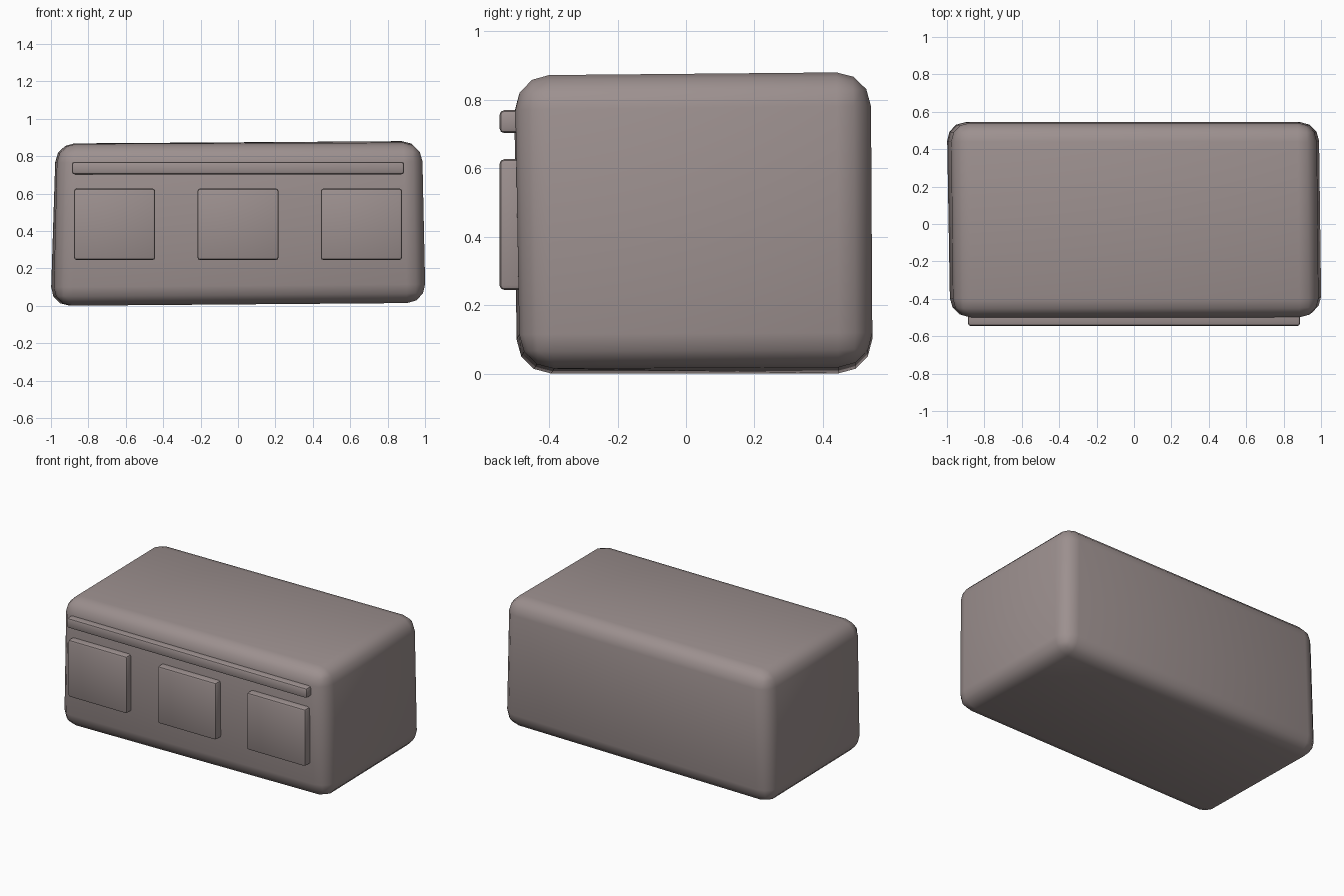
import bpy, bmesh
from mathutils import Vector

if "Cube" in bpy.data.objects:
    bpy.data.objects.remove(bpy.data.objects["Cube"])

mauve = bpy.data.materials.new("mauve_grey")
mauve.diffuse_color = (0.335, 0.28, 0.275, 1)
mauve.use_nodes = True
mauve.node_tree.nodes["Principled BSDF"].inputs["Base Color"].default_value = mauve.diffuse_color


def soft_box(name, corners, width, segments, angle=None):
    """Rounded box from eight corners, ordered by x, then y, then z."""
    bm = bmesh.new()
    bmesh.ops.create_cube(bm, size=2)
    for v in bm.verts:
        i = (v.co.x > 0) * 4 + (v.co.y > 0) * 2 + (v.co.z > 0)
        v.co = Vector(corners[i])
    bmesh.ops.bevel(bm, geom=bm.edges[:], offset=width, offset_type='OFFSET',
                    segments=segments, profile=0.5, affect='EDGES')
    bmesh.ops.recalc_face_normals(bm, faces=bm.faces[:])
    for f in bm.faces:
        f.smooth = True
    me = bpy.data.meshes.new(name)
    bm.to_mesh(me)
    bm.free()
    me.materials.append(mauve)
    ob = bpy.data.objects.new(name, me)
    bpy.context.collection.objects.link(ob)
    if angle:
        bpy.context.view_layer.objects.active = ob
        ob.select_set(True)
        bpy.ops.object.shade_smooth_by_angle(angle=angle)
        ob.select_set(False)
    return ob


def straight_box(name, x, y, z, width):
    corners = [(a, b, c) for a in x for b in y for c in z]
    return soft_box(name, corners, width, 2, 0.6)


# Main body: slightly uneven rounded block
soft_box("body", [
    (-0.985, -0.495, 0.0), (-0.965, -0.502, 0.865),
    (-1.004, 0.545, 0.0), (-0.975, 0.54, 0.868),
    (1.004, -0.485, 0.015), (0.985, -0.5, 0.872),
    (0.99, 0.545, 0.02), (0.975, 0.54, 0.882),
], 0.1, 3)

# Three raised front panels
for i, cx in enumerate((-0.66, 0.0, 0.66)):
    straight_box(f"front_panel_{i + 1}", (cx - 0.217, cx + 0.217),
                 (-0.545, -0.46), (0.245, 0.627), 0.014)

# Long trim bar above the panels
straight_box("trim_bar", (-0.888, 0.888), (-0.545, -0.46), (0.703, 0.77), 0.014)
